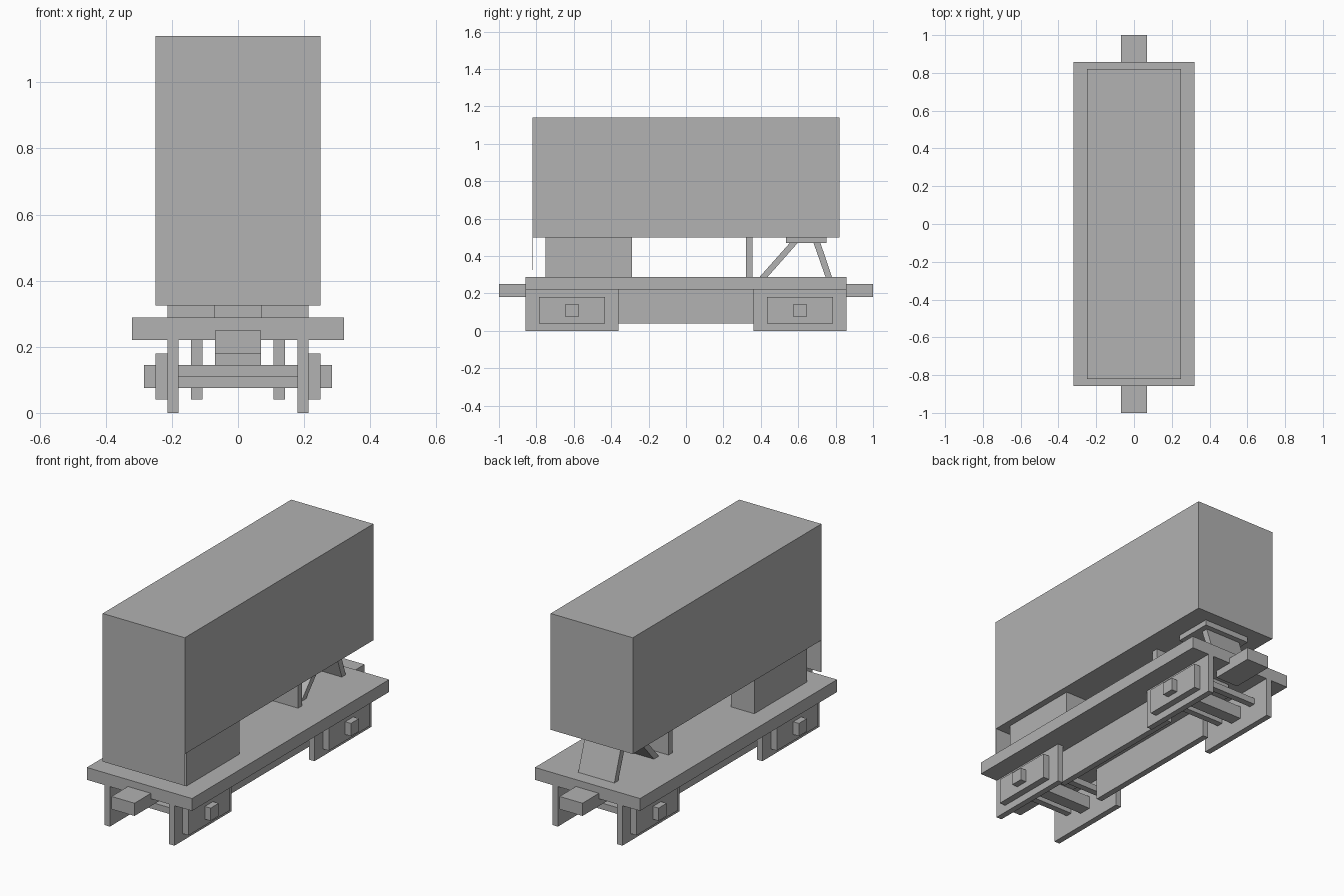
import bpy
import bmesh

cube = bpy.data.objects.get("Cube")
if cube:
    bpy.data.objects.remove(cube, do_unlink=True)

grey = bpy.data.materials.new("plain_grey")
grey.use_nodes = True
colour = (0.445, 0.445, 0.445, 1)
grey.diffuse_color = colour
grey.node_tree.nodes["Principled BSDF"].inputs["Base Color"].default_value = colour


def prism(name, profile, x0, x1):
    """Extrude a (y, z) outline from x0 to x1."""
    bm = bmesh.new()
    face = bm.faces.new([bm.verts.new((x0, y, z)) for y, z in profile])
    ext = bmesh.ops.extrude_face_region(bm, geom=[face])
    verts = [g for g in ext["geom"] if isinstance(g, bmesh.types.BMVert)]
    bmesh.ops.translate(bm, verts=verts, vec=(x1 - x0, 0, 0))
    bmesh.ops.recalc_face_normals(bm, faces=bm.faces)
    mesh = bpy.data.meshes.new(name)
    bm.to_mesh(mesh)
    bm.free()
    mesh.materials.append(grey)
    obj = bpy.data.objects.new(name, mesh)
    bpy.context.collection.objects.link(obj)
    return obj


def box(name, x, y, z):
    return prism(name, [(y[0], z[0]), (y[1], z[0]), (y[1], z[1]), (y[0], z[1])], *x)


def pair(name, x, y, z):
    """Matching boxes on both sides."""
    box(name + "_left", x, y, z)
    box(name + "_right", (-x[1], -x[0]), y, z)


# Body and its thin front apron
box("body", (-0.25, 0.25), (-0.82, 0.82), (0.5, 1.14))
box("front_apron", (-0.25, 0.25), (-0.82, -0.817), (0.325, 0.5))

# Deck and central sills
box("deck", (-0.32, 0.32), (-0.857, 0.857), (0.22, 0.288))
pair("centre_sill", (0.108, 0.142), (-0.43, 0.43), (0.04, 0.22))

# Body supports on the deck
pair("front_support", (0.07, 0.213), (-0.75, -0.29), (0.288, 0.5))
box("rear_post", (-0.142, 0.142), (0.32, 0.355), (0.288, 0.5))
box("brace_cap", (-0.142, 0.142), (0.535, 0.75), (0.47, 0.5))
prism("front_brace", [(0.393, 0.288), (0.436, 0.288), (0.597, 0.47), (0.555, 0.47)], -0.11, 0.11)
prism("rear_brace", [(0.746, 0.288), (0.78, 0.288), (0.719, 0.47), (0.682, 0.47)], -0.11, 0.11)

# Bogies and couplers at both ends
for end, s in (("front", -1), ("rear", 1)):
    def span(a, b):
        return sorted((s * a, s * b))

    pair(end + "_side_frame", (0.18, 0.213), span(0.36, 0.857), (0, 0.22))
    pair(end + "_side_panel", (0.213, 0.25), span(0.433, 0.787), (0.04, 0.18))
    box(end + "_axle", (-0.285, 0.285), span(0.575, 0.645), (0.075, 0.145))
    for n, c in (("inner", 0.48), ("outer", 0.74)):
        box(f"{end}_{n}_crossbar", (-0.18, 0.18), span(c - 0.018, c + 0.018), (0.11, 0.145))
    box(end + "_pivot", (-0.07, 0.07), span(0.54, 0.68), (0.145, 0.22))
    box(end + "_coupler", (-0.07, 0.07), span(0.75, 1), (0.18, 0.25))
